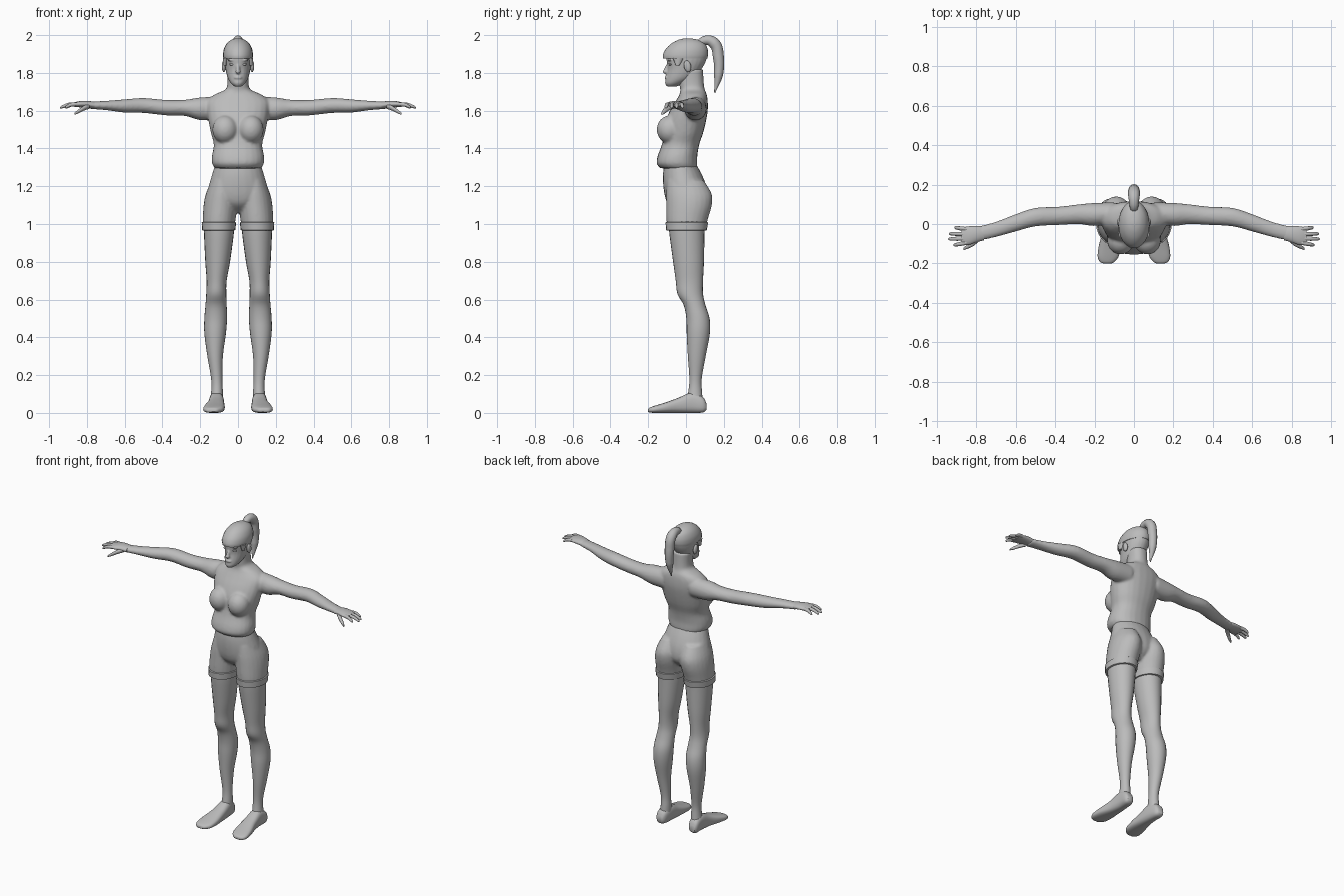
import bpy, bmesh, math
from mathutils import Matrix, Vector

default_cube = bpy.data.objects.get("Cube")
if default_cube:
    bpy.data.objects.remove(default_cube)

# One flat colour
GREY = (0.5, 0.5, 0.5, 1.0)
material = bpy.data.materials.new("plain grey")
material.use_nodes = True
material.diffuse_color = GREY
material.node_tree.nodes["Principled BSDF"].inputs["Base Color"].default_value = GREY


def smooth_rows(rows, steps):
    """Fill in extra cross-sections along a soft spline."""
    if steps == 1:
        return [Vector(row) for row in rows]
    rows = [Vector(row) for row in rows]
    padded = [rows[0]] + rows + [rows[-1]]
    result = []
    for before, start, end, after in zip(padded, padded[1:], padded[2:], padded[3:]):
        for step in range(steps):
            t = step / steps
            tangent_a, tangent_b = (end - before) / 2, (after - start) / 2
            result.append(start * (2*t**3 - 3*t**2 + 1) + end * (3*t**2 - 2*t**3)
                          + tangent_a * (t**3 - 2*t**2 + t) + tangent_b * (t**3 - t**2))
    return result + [rows[-1]]


def loft(bm, axis, rows, mirror=False, steps=4, sides=24, power=1.0):
    """Rows hold: position on the axis, low and high of each cross direction."""
    def rounded(value):
        return math.copysign(abs(value) ** power, value)

    for sign in ((1, -1) if mirror else (1,)):
        rings = []
        for along, u_low, u_high, v_low, v_high in smooth_rows(rows, steps):
            ring = []
            for index in range(sides):
                angle = math.tau * index / sides
                u = (u_low + u_high) / 2 + rounded(math.cos(angle)) * (u_high - u_low) / 2
                v = (v_low + v_high) / 2 + rounded(math.sin(angle)) * (v_high - v_low) / 2
                x, y, z = {"x": (along, u, v), "y": (u, along, v), "z": (u, v, along)}[axis]
                ring.append(bm.verts.new((x * sign, y, z)))
            rings.append(ring)
        for lower, upper in zip(rings, rings[1:]):
            for i in range(sides):
                j = (i + 1) % sides
                bm.faces.new((lower[i], lower[j], upper[j], upper[i]))
        bm.faces.new(rings[0][::-1])
        bm.faces.new(rings[-1])


def ball(bm, centre, radii, mirror=False, tilt=0.0):
    for sign in ((1, -1) if mirror else (1,)):
        place = Matrix.Translation((centre[0] * sign, centre[1], centre[2]))
        matrix = place @ Matrix.Rotation(tilt, 4, "X") @ Matrix.Diagonal((*radii, 1))
        bmesh.ops.create_uvsphere(bm, u_segments=20, v_segments=12, radius=1, matrix=matrix)


def finish(bm, name, voxel=None, relax=4):
    bmesh.ops.recalc_face_normals(bm, faces=bm.faces)
    mesh = bpy.data.meshes.new(name)
    bm.to_mesh(mesh)
    bm.free()
    mesh.materials.append(material)
    mesh.shade_smooth()
    mesh.set_sharp_from_angle(angle=math.radians(50))
    obj = bpy.data.objects.new(name, mesh)
    bpy.context.collection.objects.link(obj)
    if voxel:
        remesh = obj.modifiers.new("Blend", "REMESH")
        remesh.mode = "VOXEL"
        remesh.voxel_size = voxel
        remesh.use_smooth_shade = True
        relaxed = obj.modifiers.new("Relax", "SMOOTH")
        relaxed.factor = 0.5
        relaxed.iterations = relax
    return obj


def even(along, half, low, high):
    return (along, -half, half, low, high)


# Torso, neck, bust and arms blended into one skin
body = bmesh.new()
loft(body, "z", [
    even(1.295, .122, -.135, .06), even(1.32, .137, -.155, .06), even(1.36, .138, -.15, .06),
    even(1.42, .128, -.128, .07), even(1.48, .143, -.115, .09), even(1.54, .155, -.11, .105),
    even(1.6, .165, -.085, .115), even(1.65, .165, -.055, .115), even(1.685, .125, -.035, .11),
    even(1.71, .07, -.03, .1), even(1.74, .056, -.035, .095), even(1.82, .056, -.035, .09)],
    power=.9)
ball(body, (.068, -.085, 1.5), (.068, .07, .075), mirror=True)
loft(body, "x", [
    (.1, .005, .11, 1.55, 1.675), (.2, -.01, .107, 1.55, 1.67), (.28, 0, .1, 1.572, 1.658),
    (.38, -.005, .088, 1.575, 1.657), (.5, -.012, .082, 1.588, 1.667),
    (.6, -.038, .05, 1.59, 1.66), (.7, -.066, .012, 1.603, 1.652),
    (.79, -.086, -.012, 1.61, 1.648)], mirror=True)
finish(body, "upper_body", voxel=.008)

# Hands: palm, four fingers and a thumb
hands = bmesh.new()
loft(hands, "x", [
    (.76, -.082, -.012, 1.61, 1.647), (.8, -.093, -.01, 1.615, 1.652),
    (.84, -.106, -.012, 1.618, 1.65), (.875, -.104, -.018, 1.622, 1.642)], mirror=True)
for y, spread, tip in ((-.026, .008, .91), (-.051, .002, .938), (-.073, -.003, .942), (-.095, -.012, .915)):
    rows = []
    for part, radius, drop in ((0, .011, 0), (.5, .0105, .002), (.9, .008, .014), (1, .003, .018)):
        x, centre, z = .85 + (tip - .85) * part, y + spread * part, 1.634 - drop
        rows.append((x, centre - radius, centre + radius, z - radius, z + radius))
    loft(hands, "x", rows, mirror=True, steps=2, sides=10)
loft(hands, "x", [
    (.785, -.088, -.05, 1.61, 1.64), (.815, -.112, -.08, 1.6, 1.627),
    (.845, -.126, -.104, 1.585, 1.607), (.865, -.132, -.12, 1.578, 1.59)],
    mirror=True, sides=10)
finish(hands, "hands")

# Shorts: hips and upper thighs blended together
shorts = bmesh.new()
loft(shorts, "z", [
    even(1.315, .122, -.115, .055), even(1.26, .138, -.122, .085), even(1.2, .155, -.12, .108),
    even(1.14, .16, -.11, .115), even(1.1, .12, -.09, .1), even(1.06, .05, -.04, .06)])
loft(shorts, "z", [
    (1.23, .02, .142, -.1, .095), (1.16, .004, .17, -.105, .136), (1.1, .003, .182, -.105, .137),
    (1.03, .012, .186, -.104, .117), (.985, .018, .186, -.1, .105)], mirror=True)
finish(shorts, "shorts", voxel=.008)

# Rolled cuffs at the shorts hem
cuffs = bmesh.new()
loft(cuffs, "z", [
    (.966, .02, .186, -.1, .105), (.968, .014, .19, -.105, .11),
    (1.008, .01, .192, -.108, .117), (1.012, .018, .186, -.1, .11)], mirror=True, steps=1)
finish(cuffs, "shorts_cuffs")

# Legs
legs = bmesh.new()
loft(legs, "z", [
    (1.0, .02, .18, -.09, .1), (.95, .022, .18, -.088, .098), (.8, .042, .173, -.068, .095),
    (.7, .06, .166, -.054, .09), (.63, .062, .168, -.045, .09), (.57, .06, .172, -.012, .103),
    (.5, .058, .178, .002, .125), (.42, .064, .178, .004, .126), (.3, .08, .162, .01, .104),
    (.18, .083, .142, .018, .083), (.11, .08, .142, .012, .085), (.05, .08, .15, 0, .09)],
    mirror=True)
finish(legs, "legs")

# Feet
feet = bmesh.new()
loft(feet, "y", [
    (.108, .1, .138, .015, .05), (.088, .085, .15, .002, .085), (.03, .076, .152, 0, .108),
    (-.04, .072, .16, 0, .08), (-.11, .07, .178, 0, .055), (-.165, .078, .184, 0, .038),
    (-.192, .1, .172, .002, .028), (-.2, .115, .155, .006, .02)], mirror=True, power=.75)
finish(feet, "feet")

# Head with nose, lips, brows and ears
head = bmesh.new()
loft(head, "z", [
    even(1.728, .018, -.1, -.05), even(1.745, .038, -.11, -.01), even(1.775, .055, -.106, .045),
    even(1.82, .066, -.098, .082), even(1.87, .073, -.103, .108), even(1.92, .072, -.1, .112),
    even(1.955, .055, -.07, .095), even(1.976, .02, -.02, .045)])
ball(head, (0, -.1, 1.822), (.011, .014, .032), tilt=-.4)
ball(head, (0, -.108, 1.806), (.014, .016, .01))
ball(head, (0, -.104, 1.775), (.021, .01, .008))
ball(head, (.031, -.086, 1.868), (.026, .012, .006), mirror=True)
finish(head, "head", voxel=.005, relax=3)

face = bmesh.new()
ball(face, (.03, -.082, 1.845), (.016, .011, .007), mirror=True)
finish(face, "eyes")
ears = bmesh.new()
ball(ears, (.075, .008, 1.835), (.011, .019, .031), mirror=True, tilt=.2)
finish(ears, "ears")

# Hair cap with a fringe over the forehead
hair = bmesh.new()
loft(hair, "z", [
    even(1.876, .077, -.122, .112), even(1.895, .079, -.122, .117), even(1.925, .075, -.108, .115),
    even(1.955, .06, -.078, .1), even(1.975, .036, -.04, .065), even(1.983, .01, -.005, .02)])
loft(hair, "z", [
    (1.84, .062, .077, -.055, -.035), (1.88, .055, .08, -.07, -.01)], mirror=True, steps=1)
finish(hair, "hair")

# Ponytail, swept along a tapering curve
curve = bpy.data.curves.new("ponytail", "CURVE")
curve.dimensions = "3D"
curve.bevel_depth = 1
curve.bevel_resolution = 4
curve.use_fill_caps = True
path = [(.055, 1.94, .014), (.1, 1.972, .024), (.148, 1.958, .03), (.172, 1.88, .029),
        (.172, 1.79, .024), (.152, 1.695, .003)]
spline = curve.splines.new("BEZIER")
spline.bezier_points.add(len(path) - 1)
for point, (y, z, radius) in zip(spline.bezier_points, path):
    point.co = (0, y, z)
    point.radius = radius
    point.handle_left_type = point.handle_right_type = "AUTO"
curve.materials.append(material)
ponytail = bpy.data.objects.new("ponytail", curve)
bpy.context.collection.objects.link(ponytail)
for obj in bpy.context.selected_objects:
    obj.select_set(False)
ponytail.select_set(True)
bpy.context.view_layer.objects.active = ponytail
bpy.ops.object.convert(target="MESH")
bpy.ops.object.shade_smooth_by_angle(angle=math.radians(50))
